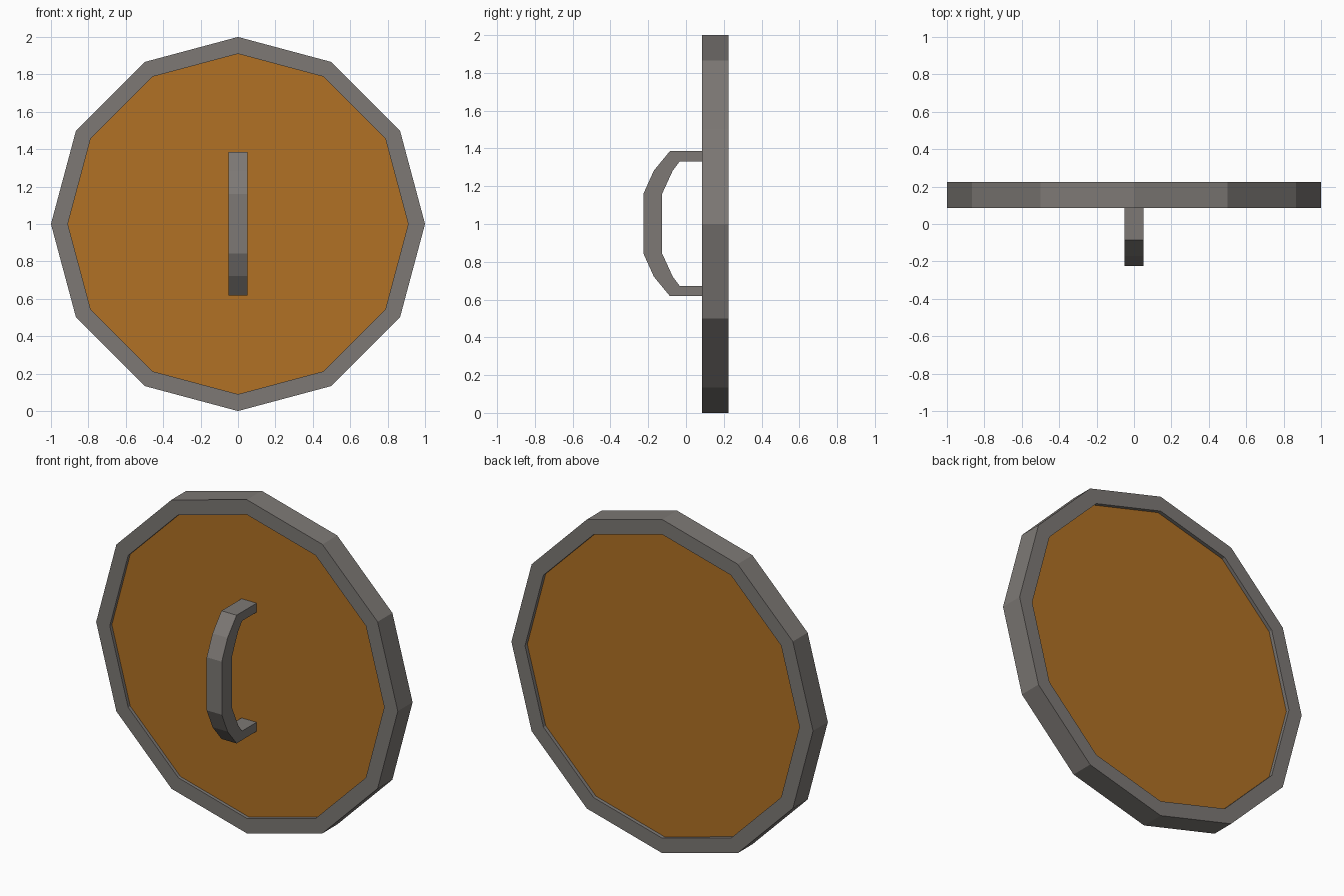
import bpy, bmesh, math

if "Cube" in bpy.data.objects:
    bpy.data.objects.remove(bpy.data.objects["Cube"])

def material(name, rgb):
    m = bpy.data.materials.new(name)
    m.diffuse_color = (*rgb, 1)
    m.use_nodes = True
    m.node_tree.nodes["Principled BSDF"].inputs["Base Color"].default_value = m.diffuse_color
    return m

grey = material("warm_grey_metal", (0.205, 0.19, 0.178))
wood = material("orange_wood", (0.44, 0.165, 0.018))

def make(name, bm, mat):
    bmesh.ops.recalc_face_normals(bm, faces=bm.faces[:])
    me = bpy.data.meshes.new(name)
    bm.to_mesh(me)
    bm.free()
    me.materials.append(mat)
    ob = bpy.data.objects.new(name, me)
    bpy.context.collection.objects.link(ob)
    return ob

SIDES = 12

def ring(bm, r, y):
    return [bm.verts.new((r * math.sin(2 * math.pi * i / SIDES), y,
                          1 + r * math.cos(2 * math.pi * i / SIDES)))
            for i in range(SIDES)]

def bridge(bm, a, b):
    for i in range(len(a)):
        j = (i + 1) % len(a)
        bm.faces.new((a[i], a[j], b[j], b[i]))

# twelve-sided rim with rectangular section
bm = bmesh.new()
section = [(1.0, 0.085), (1.0, 0.225), (0.91, 0.225), (0.91, 0.085)]
rings = [ring(bm, r, y) for r, y in section]
for k in range(4):
    bridge(bm, rings[k], rings[(k + 1) % 4])
make("shield_rim", bm, grey)

# recessed wooden panel
bm = bmesh.new()
front, back = ring(bm, 0.91, 0.105), ring(bm, 0.91, 0.203)
bm.faces.new(front)
bm.faces.new(back)
bridge(bm, front, back)
make("shield_panel", bm, wood)

# curved grip: half profile (y, height from middle), mirrored top to bottom
outer = [(0.105, 0.384), (-0.085, 0.384), (-0.17, 0.281), (-0.225, 0.159)]
inner = [(0.105, 0.33), (-0.033, 0.33), (-0.07, 0.281), (-0.126, 0.159)]
flip = lambda pts: [(y, -z) for y, z in reversed(pts)]
outer, inner = outer + flip(outer), inner + flip(inner)
bm = bmesh.new()
loops = []
for (oy, oz), (iy, iz) in zip(outer, inner):
    loops.append([bm.verts.new((x, y, 1.002 + z)) for x, y, z in
                  ((-0.05, oy, oz), (0.05, oy, oz), (0.05, iy, iz), (-0.05, iy, iz))])
for a, b in zip(loops, loops[1:]):
    bridge(bm, a, b)
bm.faces.new(loops[0])
bm.faces.new(loops[-1])
make("shield_grip", bm, grey)
